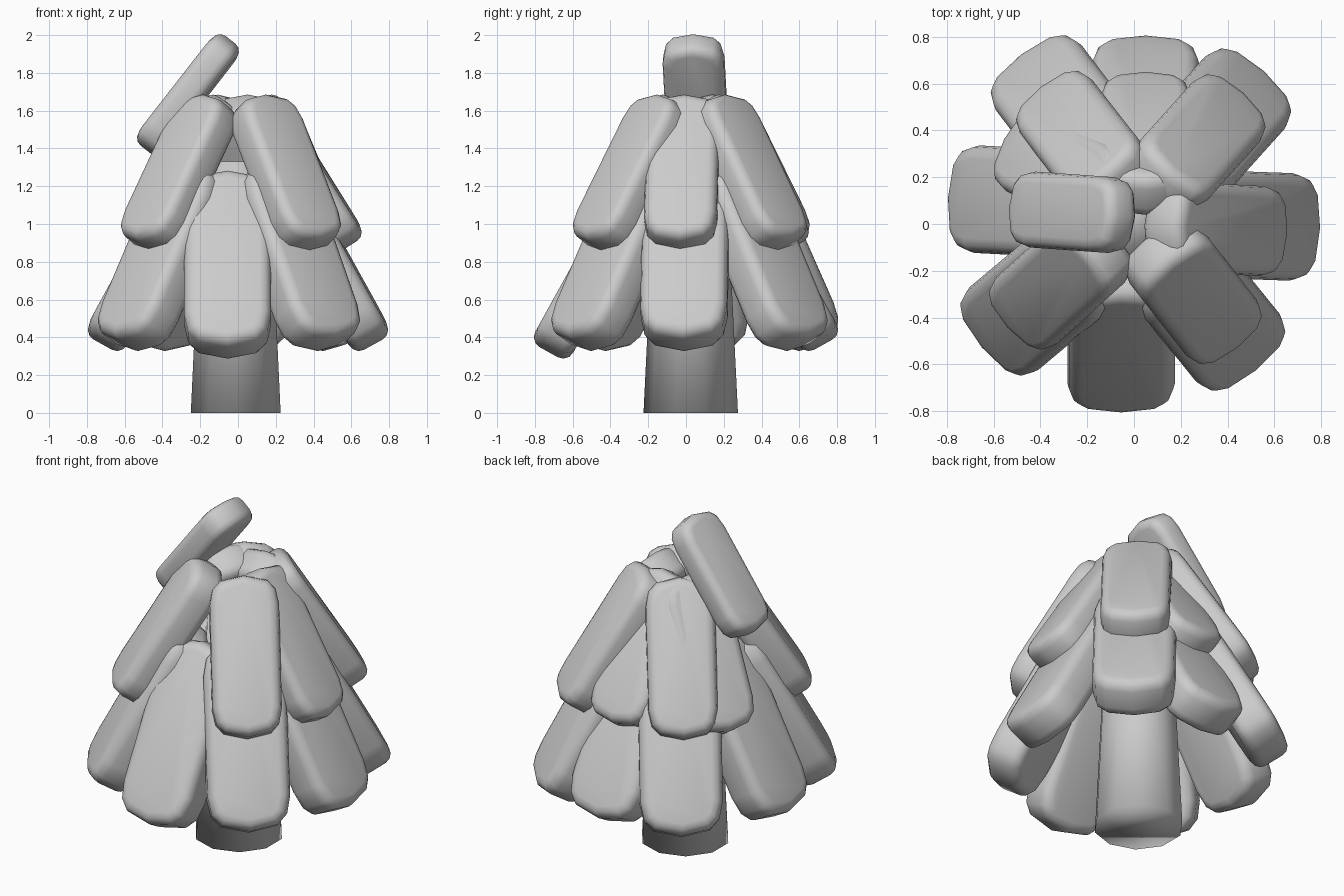
import bpy
import bmesh
from math import radians, cos, sin
from mathutils import Matrix

if "Cube" in bpy.data.objects:
    bpy.data.objects.remove(bpy.data.objects["Cube"])

grey = bpy.data.materials.new("plain_grey")
grey.diffuse_color = (0.6, 0.6, 0.6, 1)
grey.use_nodes = True
grey.node_tree.nodes["Principled BSDF"].inputs["Base Color"].default_value = grey.diffuse_color


def finish(ob, name):
    ob.name = name
    ob.data.materials.append(grey)
    bpy.ops.object.shade_smooth()


def slab(name, x, y, z, azimuth, length, width, thick, tilt, bevel, push=0.0):
    """Round-ended foliage slab, leaning outwards towards the azimuth."""
    # one quarter of the outline: (share of half width, distance from the end)
    quarter = [(1.0, 0.42 * width), (0.91, 0.2 * width), (0.68, 0.075 * width)]
    right_top = [(a * width / 2, length / 2 - d) for a, d in quarter]
    half = right_top + [(0, length / 2)] + [(-a, b) for a, b in right_top[::-1]]
    outline = half + [(-a, -b) for a, b in half]
    bm = bmesh.new()
    face = bm.faces.new([bm.verts.new((-thick / 2, a, b)) for a, b in outline])
    ext = bmesh.ops.extrude_face_region(bm, geom=[face])["geom"]
    bmesh.ops.translate(bm, vec=(thick, 0, 0),
                        verts=[v for v in ext if isinstance(v, bmesh.types.BMVert)])
    bmesh.ops.recalc_face_normals(bm, faces=bm.faces[:])
    mesh = bpy.data.meshes.new(name)
    bm.to_mesh(mesh)
    bm.free()
    ob = bpy.data.objects.new(name, mesh)
    bpy.context.collection.objects.link(ob)
    bpy.ops.object.select_all(action='DESELECT')
    bpy.context.view_layer.objects.active = ob
    ob.select_set(True)
    mod = ob.modifiers.new("rounding", 'BEVEL')
    mod.width = bevel
    mod.segments = 3
    mod.limit_method = 'ANGLE'
    mod.angle_limit = radians(50)
    bpy.ops.object.modifier_apply(modifier=mod.name)
    a = radians(azimuth)
    # lower end swings outwards along +x, then the slab is turned and placed
    ob.data.transform(Matrix.Translation((x + push * cos(a), y + push * sin(a), z))
                      @ Matrix.Rotation(a, 4, 'Z')
                      @ Matrix.Rotation(radians(-tilt), 4, 'Y'))
    finish(ob, name)


# Tapered trunk, shaded smoothly over its closed ends
bpy.ops.mesh.primitive_cone_add(vertices=10, radius1=0.25, radius2=0.185, depth=1.33,
                                location=(-0.012, 0.025, 0.665))
finish(bpy.context.object, "trunk")

# Lower ring of foliage: x, y, z, azimuth
lower = {
    "front": (-0.055, -0.47, 0.785, -90),
    "front_right": (0.295, -0.345, 0.825, -51),
    "right": (0.46, -0.005, 0.825, -2),
    "back_right": (0.315, 0.385, 0.825, 48),
    "back": (0.05, 0.47, 0.825, 90),
    "back_left": (-0.265, 0.437, 0.825, 127),
    "left": (-0.46, 0.095, 0.825, 177),
    "front_left": (-0.375, -0.295, 0.825, -140),
}
for side, place in lower.items():
    push = 0.025 if "_" in side else 0.0
    slab("lower_foliage_" + side, *place, 1.06, 0.46, 0.23, 29, 0.06, push)

# Upper ring of foliage, open at the front
upper = {
    "front_right": (0.25, -0.285, 1.268, -52),
    "right": (0.35, -0.02, 1.268, -3),
    "back_right": (0.26, 0.33, 1.268, 48),
    "back": (0.05, 0.345, 1.268, 90),
    "back_left": (-0.208, 0.341, 1.268, 128),
    "left": (-0.285, 0.22, 1.268, 152),
    "front_left": (-0.31, -0.235, 1.268, -138),
}
for side, place in upper.items():
    push = 0.005 if "_" in side else 0.0
    slab("upper_foliage_" + side, *place, 0.905, 0.385, 0.205, 32, 0.055, push)

# Loose slab at the crown
slab("crown_foliage", -0.265, 0.05, 1.685, 176, 0.735, 0.325, 0.165, 38, 0.05)
